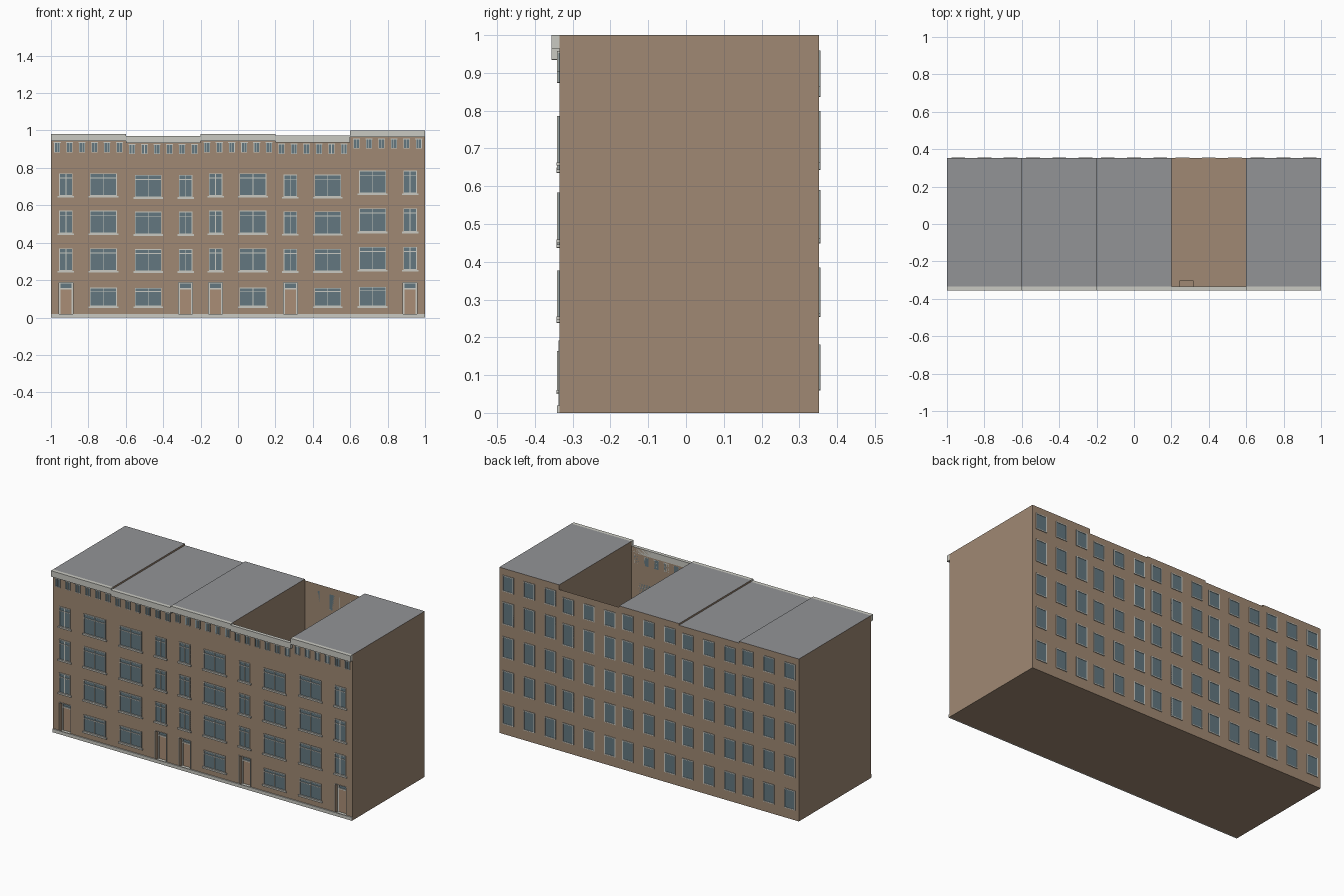
import bpy
import bmesh

cube = bpy.data.objects.get("Cube")
if cube:
    bpy.data.objects.remove(cube)


def material(name, r, g, b):
    m = bpy.data.materials.new(name)
    m.use_nodes = True
    m.diffuse_color = (r, g, b, 1)
    m.node_tree.nodes["Principled BSDF"].inputs["Base Color"].default_value = (r, g, b, 1)
    return m


BRICK = material("brown brick", 0.35, 0.25, 0.172)
ROOF = material("grey roof", 0.29, 0.295, 0.305)
TRIM = material("pale stone trim", 0.59, 0.59, 0.54)
GLASS = material("blue grey glass", 0.125, 0.185, 0.215)
DOOR = material("tan door", 0.40, 0.27, 0.18)

FRONT, BACK = -0.335, 0.352
WIDTH = 0.4
DOOR_HALF, DOOR_TOP, DOOR_BACK = 0.037, 0.188, -0.302


class Part:
    """A mesh gathered from boxes and quads, in one colour."""

    def __init__(self, name, mat):
        self.name, self.mat, self.bm = name, mat, bmesh.new()

    def quad(self, *points):
        self.bm.faces.new([self.bm.verts.new(p) for p in points])

    def box(self, x0, x1, y0, y1, z0, z1):
        made = bmesh.ops.create_cube(self.bm, size=1)["verts"]
        for v in made:
            v.co = (x1 if v.co.x > 0 else x0,
                    y1 if v.co.y > 0 else y0,
                    z1 if v.co.z > 0 else z0)

    def finish(self):
        mesh = bpy.data.meshes.new(self.name)
        self.bm.to_mesh(mesh)
        self.bm.free()
        mesh.materials.append(self.mat)
        bpy.context.collection.objects.link(bpy.data.objects.new(self.name, mesh))


def front_quad(part, x0, x1, z0, z1, y=FRONT):
    part.quad((x0, y, z0), (x1, y, z0), (x1, y, z1), (x0, y, z1))


def window(glass, trim, x, half, z0, z1, bar=0.004, transom=True, sill=True):
    """Front window: pane, frame, mullion, transom and sill."""
    y = FRONT
    glass.box(x - half, x + half, y - 0.002, y, z0, z1)
    for cx in (x - half + bar / 2, x, x + half - bar / 2):
        trim.box(cx - bar / 2, cx + bar / 2, y - 0.006, y, z0, z1)
    heights = [z0, z1 - bar]
    if transom:
        heights.append(z0 + (z1 - z0) * 0.78)
    for z in heights:
        trim.box(x - half, x + half, y - 0.006, y, z, z + bar)
    if sill:
        trim.box(x - half - 0.008, x + half + 0.008, y - 0.008, y, z0 - 0.009, z0)


def back_window(glass, trim, x, half, z0, z1, bar=0.005):
    """Rear window: single pane with a slim frame."""
    y = BACK
    glass.box(x - half, x + half, y, y + 0.0015, z0, z1)
    for cx in (x - half, x + half - bar):
        trim.box(cx, cx + bar, y, y + 0.004, z0, z1)
    for z in (z0, z1 - bar):
        trim.box(x - half, x + half, y, y + 0.004, z, z + bar)


def walls(part, x0, x1, top, door):
    """House shell with a recessed doorway; the top is left open."""
    a, b, h = door - DOOR_HALF, door + DOOR_HALF, DOOR_TOP
    front_quad(part, x0, a, 0, top)
    front_quad(part, b, x1, 0, top)
    front_quad(part, a, b, h, top)
    front_quad(part, a, b, 0, h, DOOR_BACK)
    part.quad((a, FRONT, h), (b, FRONT, h), (b, DOOR_BACK, h), (a, DOOR_BACK, h))
    for x in (a, b):
        part.quad((x, FRONT, 0), (x, DOOR_BACK, 0), (x, DOOR_BACK, h), (x, FRONT, h))
    part.quad((x1, BACK, 0), (x0, BACK, 0), (x0, BACK, top), (x1, BACK, top))
    part.quad((x0, BACK, 0), (x0, FRONT, 0), (x0, FRONT, top), (x0, BACK, top))
    part.quad((x1, FRONT, 0), (x1, BACK, 0), (x1, BACK, top), (x1, FRONT, top))
    part.quad((x0, BACK, 0), (x1, BACK, 0), (x1, FRONT, 0), (x0, FRONT, 0))


def doorway(leaf, glass, trim, x):
    """Door leaf, fanlight, pale jambs and step."""
    y, d, b = DOOR_BACK, DOOR_HALF, 0.007
    leaf.box(x - d, x + d, y - 0.004, y, 0.012, 0.152)
    glass.box(x - d, x + d, y - 0.003, y, 0.156, DOOR_TOP)
    for cx in (x - d, x + d - b):
        trim.box(cx, cx + b, y - 0.008, y, 0.012, DOOR_TOP)
    for z in (0.15, DOOR_TOP - b):
        trim.box(x - d, x + d, y - 0.008, y, z, z + b)
    for cx in (x - d - 0.003, x + d):
        trim.box(cx, cx + 0.003, FRONT - 0.003, FRONT, 0.018, DOOR_TOP + 0.003)
    trim.box(x - d, x + d, FRONT - 0.003, FRONT, DOOR_TOP, DOOR_TOP + 0.003)
    trim.box(x - d, x + d, FRONT, y, 0.001, 0.012)


# Each house: roof height, narrow bay offset, wide bay offset, has a roof
HOUSES = [
    (0.98, 0.08, 0.28, True),
    (0.97, 0.32, 0.12, True),
    (0.98, 0.08, 0.28, True),
    (0.972, 0.08, 0.28, False),
    (1.0, 0.32, 0.12, True),
]
FLOORS = [(0.25, 0.37), (0.45, 0.572), (0.65, 0.77)]
REAR_FLOORS = [(0.06, 0.177), (0.257, 0.377), (0.453, 0.578), (0.65, 0.783), (0.845, 0.94)]

for i, (top, narrow, wide, roofed) in enumerate(HOUSES):
    n = str(i + 1)
    x0 = -1 + i * WIDTH
    x1 = x0 + WIDTH
    s = top / 0.98
    shell = Part("house_walls_" + n, BRICK)
    glass = Part("window_panes_" + n, GLASS)
    trim = Part("window_frames_" + n, TRIM)
    leaf = Part("front_door_" + n, DOOR)
    stone = Part("cornice_and_plinth_" + n, TRIM)

    walls(shell, x0, x1, top, x0 + narrow)
    doorway(leaf, glass, trim, x0 + narrow)

    # Street windows
    window(glass, trim, x0 + wide, 0.072, 0.06 * s, 0.16 * s)
    for z0, z1 in FLOORS:
        window(glass, trim, x0 + wide, 0.072, z0 * s, z1 * s)
        window(glass, trim, x0 + narrow, 0.036, z0 * s, z1 * s)

    # Attic windows under the cornice
    for k in range(6):
        x = x0 + (k + 0.5) * WIDTH / 6
        window(glass, trim, x, 0.016, top - 0.097, top - 0.043, 0.003, False, False)
        trim.box(x - 0.019, x + 0.019, FRONT - 0.007, FRONT, top - 0.047, top - 0.042)

    # Rear windows
    for z0, z1 in REAR_FLOORS:
        for offset in (0.06, 0.2, 0.34):
            back_window(glass, trim, x0 + offset, 0.037, z0 * s, z1 * s)

    # Cornice and plinth
    stone.box(x0, x1, FRONT - 0.021, FRONT, top - 0.036, top)
    stone.box(x0, x1, FRONT - 0.007, FRONT, 0, 0.02)

    # Flat roof
    if roofed:
        roof = Part("flat_roof_" + n, ROOF)
        roof.quad((x0, FRONT, top), (x1, FRONT, top), (x1, BACK, top), (x0, BACK, top))
        roof.finish()
    for part in (shell, glass, trim, leaf, stone):
        part.finish()
